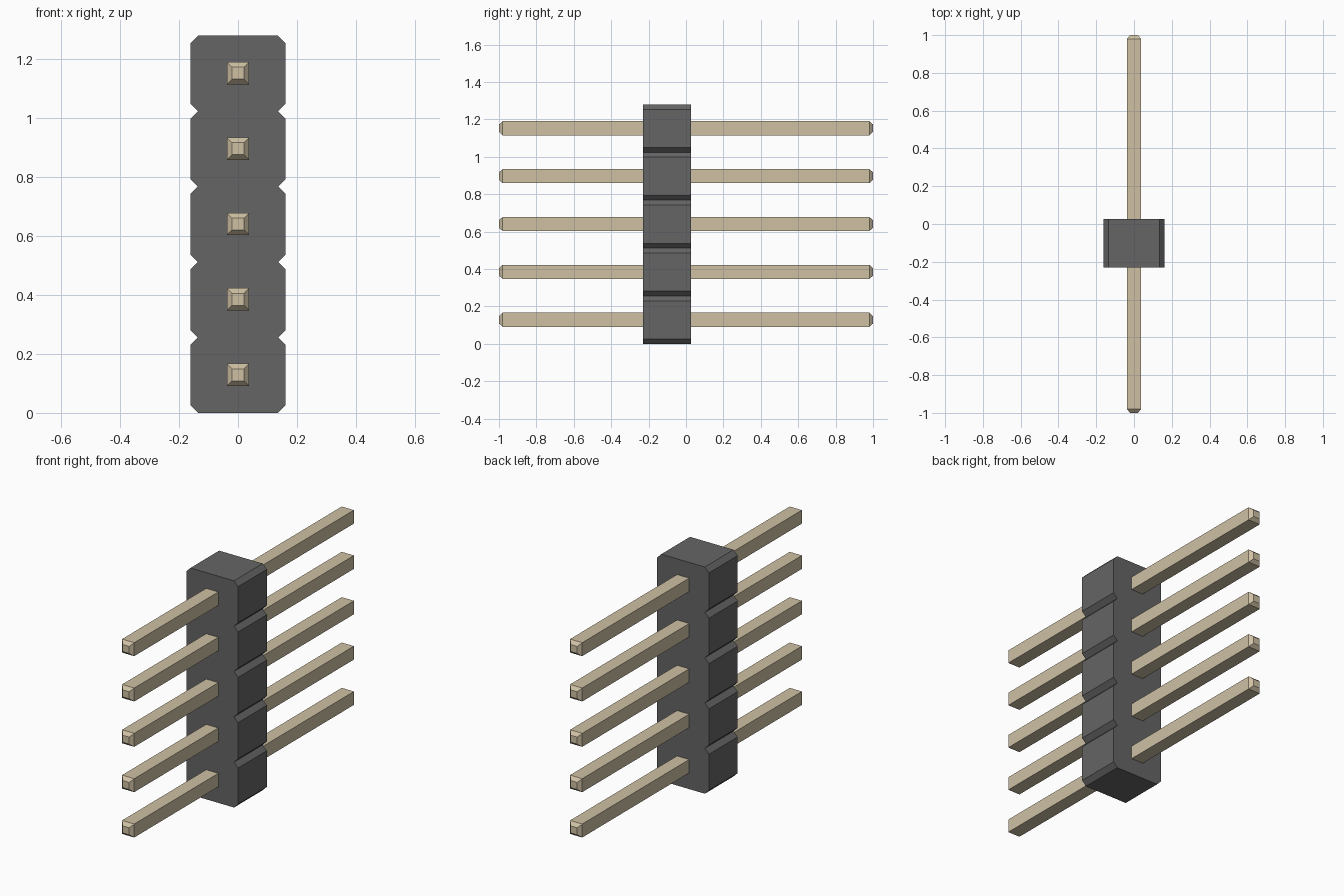
import bpy
import bmesh

if "Cube" in bpy.data.objects:
    bpy.data.objects.remove(bpy.data.objects["Cube"])

PINS = 5
PITCH = 0.256
HALF_W = 0.162
CHAMFER = 0.026
Y_FRONT, Y_BACK = -0.23, 0.026
PIN_R, TIP_R, TIP_LEN = 0.038, 0.02, 0.02


def material(name, color):
    mat = bpy.data.materials.new(name)
    mat.diffuse_color = (*color, 1)
    mat.use_nodes = True
    mat.node_tree.nodes["Principled BSDF"].inputs["Base Color"].default_value = mat.diffuse_color
    return mat


def loft(name, sections, mat):
    """Join matching (x, y, z) loops into a closed, capped solid."""
    bm = bmesh.new()
    loops = [[bm.verts.new(p) for p in s] for s in sections]
    n = len(loops[0])
    for a, b in zip(loops, loops[1:]):
        for i in range(n):
            j = (i + 1) % n
            bm.faces.new((a[i], a[j], b[j], b[i]))
    bm.faces.new(loops[0])
    bm.faces.new(loops[-1])
    bmesh.ops.recalc_face_normals(bm, faces=bm.faces[:])
    mesh = bpy.data.meshes.new(name)
    bm.to_mesh(mesh)
    bm.free()
    mesh.materials.append(mat)
    obj = bpy.data.objects.new(name, mesh)
    bpy.context.collection.objects.link(obj)
    return obj


plastic = material("dark_plastic", (0.13, 0.13, 0.13))
metal = material("pale_gold", (0.62, 0.53, 0.37))

# Housing: one notched strip profile, extruded front to back
inner = HALF_W - CHAMFER
side = [(inner, 0)]
for i in range(PINS):
    z = i * PITCH
    side += [(HALF_W, z + CHAMFER), (HALF_W, z + PITCH - CHAMFER), (inner, z + PITCH)]
profile = side + [(-x, z) for x, z in reversed(side)]
loft("housing", [[(x, y, z) for x, z in profile] for y in (Y_FRONT, Y_BACK)], plastic)

# Pins: square rods with tapered tips at both ends
stations = [(-1, TIP_R), (-1 + TIP_LEN, PIN_R), (1 - TIP_LEN, PIN_R), (1, TIP_R)]
for i in range(PINS):
    rings = [[(sx * r, y, sz * r) for sx, sz in ((-1, -1), (1, -1), (1, 1), (-1, 1))]
             for y, r in stations]
    pin = loft(f"pin_{i + 1}", rings, metal)
    pin.location.z = (i + 0.5) * PITCH + 0.001
